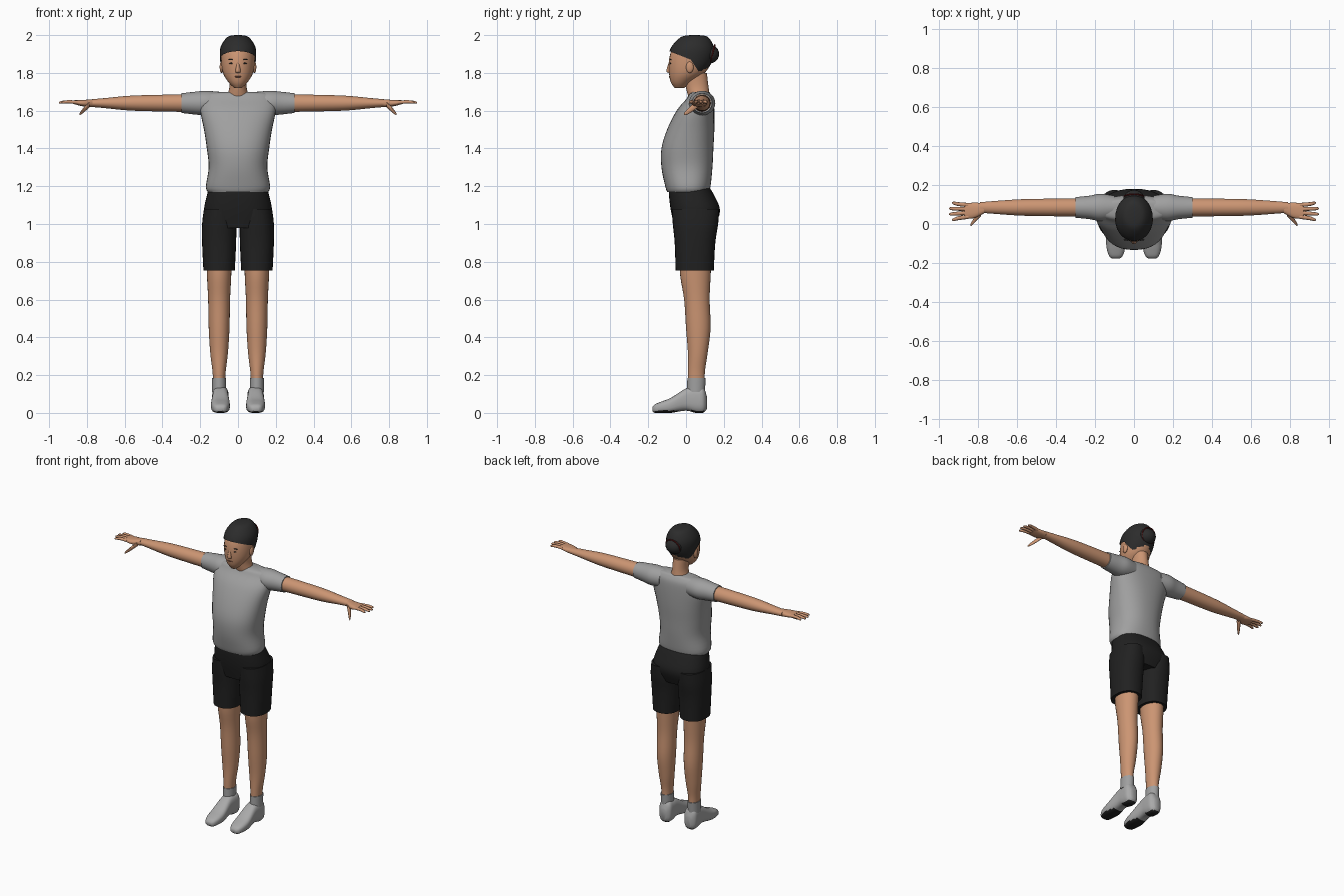
import bpy, bmesh, math
from mathutils import Vector, Matrix

cube = bpy.data.objects.get("Cube")
if cube:
    bpy.data.objects.remove(cube, do_unlink=True)


def material(name, red, green, blue):
    mat = bpy.data.materials.new(name)
    mat.use_nodes = True
    mat.diffuse_color = (red, green, blue, 1)
    shader = mat.node_tree.nodes["Principled BSDF"]
    shader.inputs["Base Color"].default_value = (red, green, blue, 1)
    return mat


SKIN = material("skin", .6, .3, .17)
SHIRT = material("shirt grey", .35, .35, .35)
SHOE = material("shoe grey", .4, .4, .4)
SHORTS = material("shorts black", .015, .015, .015)
HAIR = material("hair dark", .025, .025, .025)
LIP = material("lip brown", .2, .08, .05)
RED = material("hair tie red", .12, .01, .01)


def finish(name, bm, mat):
    """Turn a bmesh into a smooth shaded object."""
    bmesh.ops.recalc_face_normals(bm, faces=bm.faces)
    mesh = bpy.data.meshes.new(name)
    bm.to_mesh(mesh)
    bm.free()
    mesh.materials.append(mat)
    obj = bpy.data.objects.new(name, mesh)
    bpy.context.collection.objects.link(obj)
    bpy.ops.object.select_all(action="DESELECT")
    obj.select_set(True)
    bpy.context.view_layer.objects.active = obj
    bpy.ops.object.shade_smooth_by_angle(angle=math.radians(50))
    return obj


def smooth_rings(rings, steps=4):
    """Fill in rings along a Catmull-Rom curve."""
    rings = [Vector(ring) for ring in rings]
    padded = [rings[0]] + rings + [rings[-1]]
    filled = []
    for before, start, end, after in zip(padded, padded[1:], padded[2:], padded[3:]):
        for step in range(steps):
            t = step / steps
            leave, arrive = (end - before) / 2, (after - start) / 2
            gap = end - start
            filled.append(start + leave * t
                          + (3 * gap - 2 * leave - arrive) * t ** 2
                          + (leave + arrive - 2 * gap) * t ** 3)
    return filled + [rings[-1]]


def loft_mesh(rings, axis="z", side=1, power=2, sides=28, grow=0):
    """Skin rings of (position, centre a, centre b, radius a, radius b)."""
    bm = bmesh.new()
    loops = []
    for position, centre_a, centre_b, radius_a, radius_b in smooth_rings(rings):
        loop = []
        for k in range(sides):
            cos, sin = math.cos(math.tau * k / sides), math.sin(math.tau * k / sides)
            a = centre_a + (radius_a + grow) * math.copysign(abs(cos) ** (2 / power), cos)
            b = centre_b + (radius_b + grow) * math.copysign(abs(sin) ** (2 / power), sin)
            x, y, z = {"z": (a, b, position), "x": (position, a, b),
                       "y": (a, position, b)}[axis]
            loop.append(bm.verts.new((x * side, y, max(z, 0))))
        loops.append(loop)
    for lower, upper in zip(loops, loops[1:]):
        for k in range(sides):
            bm.faces.new((lower[k - 1], lower[k], upper[k], upper[k - 1]))
    bm.faces.new(loops[0])
    bm.faces.new(loops[-1])
    return bm


def loft(name, mat, rings, **options):
    return finish(name, loft_mesh(rings, **options), mat)


def upright(rows, x=0):
    """Rings from rows of (height, front, back, half width)."""
    return [(z, x, (front + back) / 2, width, (back - front) / 2)
            for z, front, back, width in rows]


def along_arm(rows):
    """Rings from rows of (distance out, half depth, half height)."""
    return [(x, .085, 1.64, depth, height) for x, depth, height in rows]


def ball(name, mat, centre, radii):
    bm = bmesh.new()
    bmesh.ops.create_uvsphere(bm, u_segments=20, v_segments=12, radius=1)
    bm.transform(Matrix.Translation(centre) @ Matrix.Diagonal((*radii, 1)))
    return finish(name, bm, mat)


# Head, neck and central face details
head = upright([(1.72, -.06, -.01, .02), (1.75, -.08, .03, .05), (1.8, -.09, .1, .08),
                (1.87, -.09, .14, .09), (1.93, -.07, .14, .085),
                (1.98, -.02, .11, .05), (1.99, .03, .06, .01)])
loft("head", SKIN, head)
loft("neck", SKIN, upright([(1.65, .02, .13, .07), (1.72, 0, .12, .046),
                            (1.8, -.01, .11, .046)]))
loft("nose", SKIN, [(1.8, 0, -.08, .01, .01), (1.81, 0, -.09, .014, .014),
                    (1.86, 0, -.08, .006, .01)], sides=12)
ball("mouth", LIP, (0, -.083, 1.78), (.02, .008, .005))

# Hair: a shell over the head, cut along a brow line and a nape line
bm = loft_mesh(head, grow=.006)
bmesh.ops.translate(bm, verts=bm.verts, vec=(0, 0, .01))
temple = Vector((0, .025, 1.87))
cuts = [Vector((0, slope, 1)) for slope in (.4, 1.5)]
for normal in cuts:
    bmesh.ops.bisect_plane(bm, geom=bm.verts[:] + bm.edges[:] + bm.faces[:],
                           plane_co=temple, plane_no=normal)
bare = [face for face in bm.faces
        if all((face.calc_center_median() - temple).dot(normal) < 0 for normal in cuts)]
bmesh.ops.delete(bm, geom=bare, context="FACES")
finish("hair", bm, HAIR)
ball("hair_bun", HAIR, (0, .125, 1.9), (.055, .05, .05))
bpy.ops.mesh.primitive_torus_add(location=(0, .14, 1.9), rotation=(math.radians(75), 0, 0),
                                 major_radius=.05, minor_radius=.004,
                                 major_segments=28, minor_segments=8)
tie = bpy.context.object
tie.name = "hair_tie"
tie.data.materials.append(RED)
bpy.ops.object.shade_smooth_by_angle()

# Shirt body
loft("shirt", SHIRT, upright([
    (1.17, -.1, .12, .16), (1.2, -.11, .13, .17), (1.3, -.13, .14, .155),
    (1.4, -.13, .145, .165), (1.5, -.1, .15, .18), (1.6, -.05, .15, .2),
    (1.66, 0, .145, .195), (1.69, .02, .13, .17), (1.7, .04, .12, .1)]),
    power=2.3, sides=36)

# Hips of the shorts
loft("shorts_hips", SHORTS, upright([
    (.98, -.06, .15, .165), (1.07, -.08, .18, .18),
    (1.15, -.09, .15, .165), (1.2, -.09, .12, .15)]), power=2.4, sides=36)

for side, label in ((1, "left_"), (-1, "right_")):
    # Face details
    ball(label + "eye", HAIR, (side * .035, -.082, 1.85), (.012, .004, .004))
    ball(label + "eyebrow", HAIR, (side * .036, -.081, 1.87), (.018, .004, .003))
    ball(label + "ear", SKIN, (side * .087, .02, 1.83), (.01, .02, .03))

    # Sleeve and arm
    loft(label + "sleeve", SHIRT, along_arm([
        (.1, .06, .06), (.17, .07, .065), (.23, .06, .06), (.3, .053, .052)]),
        axis="x", side=side)
    loft(label + "arm", SKIN, along_arm([
        (.26, .047, .047), (.5, .044, .042), (.6, .041, .037),
        (.7, .034, .027), (.79, .027, .019)]), axis="x", side=side)

    # Palm, fingers fanned by a rule, and thumb
    loft(label + "palm", SKIN, [
        (.77, .08, 1.64, .026, .02), (.82, .07, 1.64, .04, .017),
        (.87, .066, 1.645, .038, .01)], axis="x", side=side, power=2.5)
    for number in range(4):
        fan = number - 1.5
        tip = .955 - .014 * abs(fan)
        loft(label + "finger_" + str(number + 1), SKIN, [
            (.85, .067 + .02 * fan, 1.644, .011, .01),
            (.9, .066 + .024 * fan, 1.647, .01, .009),
            (tip - .01, .065 + .028 * fan, 1.644, .008, .007),
            (tip, .065 + .029 * fan, 1.643, .003, .003)],
            axis="x", side=side, sides=10)
    loft(label + "thumb", SKIN, [
        (.785, .06, 1.635, .02, .015), (.81, .03, 1.61, .016, .014),
        (.83, .005, 1.59, .011, .01), (.84, -.008, 1.58, .004, .004)],
        axis="x", side=side, sides=12)

    # Leg of the shorts, bare leg and sock
    loft(label + "shorts_leg", SHORTS, upright([
        (.755, -.055, .147, .083), (.9, -.06, .155, .09),
        (1, -.07, .17, .09), (1.08, -.075, .175, .08)], x=.1), side=side, power=2.3)
    loft(label + "leg", SKIN, upright([
        (.15, .01, .1, .031), (.22, .01, .1, .035), (.32, .01, .115, .047),
        (.45, 0, .13, .055), (.6, -.01, .125, .058), (.72, -.03, .13, .064),
        (.82, -.035, .135, .068)], x=.1), side=side)
    loft(label + "sock", SHIRT, upright([
        (.11, .005, .1, .037), (.185, .007, .104, .037)], x=.1), side=side)

    # Shoe with a raised arch, dark under the heel and forefoot
    shoe = loft(label + "shoe", SHOE, [
        (y, .093, (top + bottom) / 2, width, (top - bottom) / 2)
        for y, width, bottom, top in (
            (-.178, .018, .01, .03), (-.165, .034, 0, .045), (-.13, .046, 0, .06),
            (-.08, .05, 0, .08), (0, .043, .012, .13), (.05, .044, 0, .142),
            (.09, .042, 0, .138), (.11, .02, .02, .09))],
        axis="y", side=side, power=2.8)
    shoe.data.materials.append(SHORTS)
    for face in shoe.data.polygons:
        arch = -.04 < face.center.y < .03
        if face.normal.z < -.6 and face.center.z < .015 and not arch:
            face.material_index = 1
